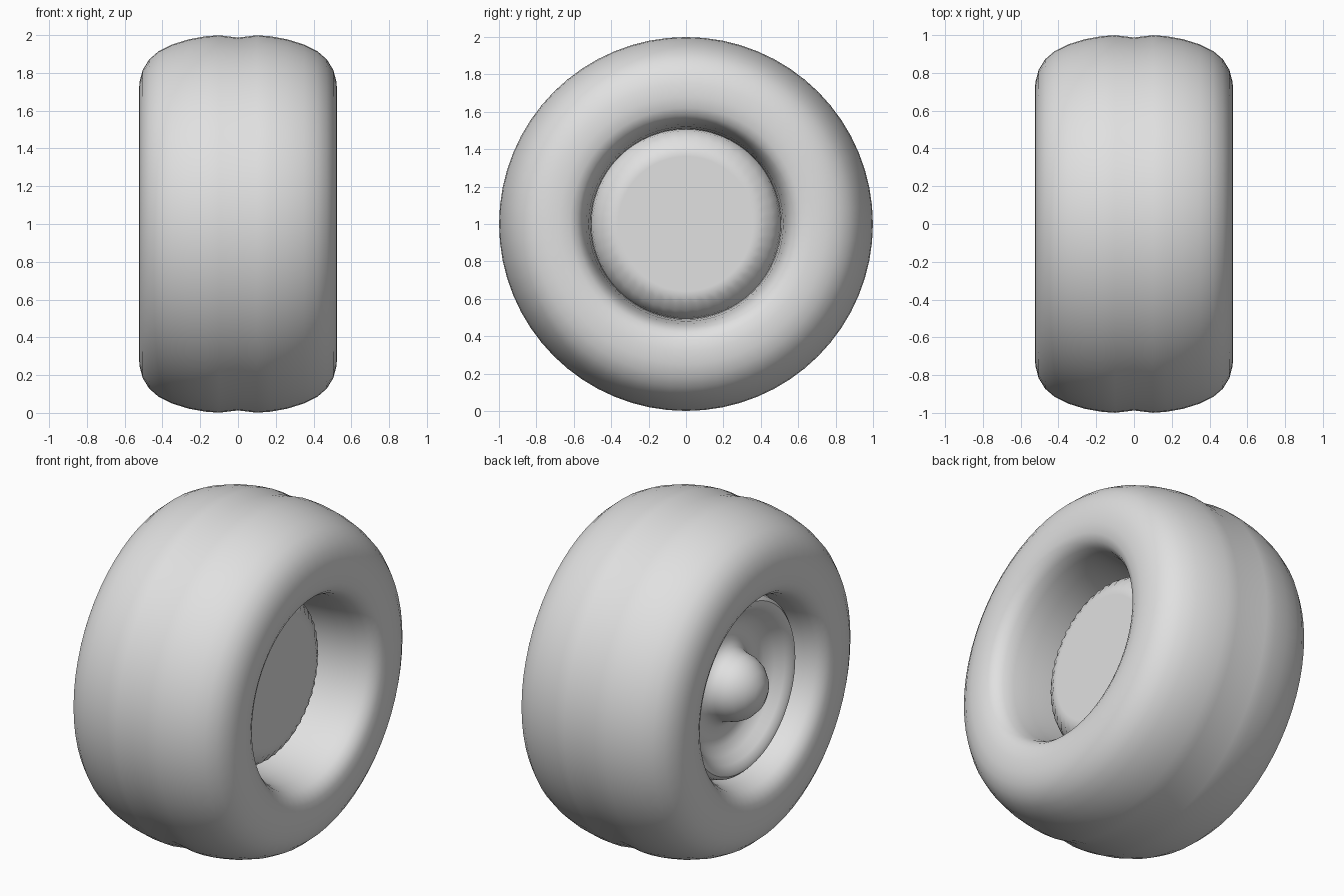
import bpy, bmesh, math

if "Cube" in bpy.data.objects:
    bpy.data.objects.remove(bpy.data.objects["Cube"])

rubber = bpy.data.materials.new("light_grey")
rubber.diffuse_color = (0.75, 0.75, 0.75, 1)
rubber.use_nodes = True
rubber.node_tree.nodes["Principled BSDF"].inputs["Base Color"].default_value = rubber.diffuse_color


def lathe(name, profile, segs, closed=False, flutes=None, angle=40):
    """Revolve (x, radius) points around the axle, at height z = 1."""
    flutes = flutes or {}
    bm = bmesh.new()
    rings = []
    for k, (x, r) in enumerate(profile):
        if r < 1e-6:
            rings.append([bm.verts.new((x, 0, 1))])
            continue
        ring = []
        for i in range(segs):
            a = 2 * math.pi * i / segs
            q = r + (flutes.get(k, 0) if i % 2 else 0)
            ring.append(bm.verts.new((x, q * math.sin(a), 1 + q * math.cos(a))))
        rings.append(ring)
    pairs = list(zip(rings, rings[1:]))
    if closed:
        pairs.append((rings[-1], rings[0]))
    for a, b in pairs:
        for i in range(segs):
            j = (i + 1) % segs
            if len(a) == 1:
                bm.faces.new((a[0], b[i], b[j]))
            elif len(b) == 1:
                bm.faces.new((a[i], b[0], a[j]))
            else:
                bm.faces.new((a[i], b[i], b[j], a[j]))
    bmesh.ops.recalc_face_normals(bm, faces=bm.faces[:])
    me = bpy.data.meshes.new(name)
    bm.to_mesh(me)
    bm.free()
    ob = bpy.data.objects.new(name, me)
    bpy.context.collection.objects.link(ob)
    me.materials.append(rubber)
    bpy.ops.object.select_all(action='DESELECT')
    ob.select_set(True)
    bpy.context.view_layer.objects.active = ob
    bpy.ops.object.shade_smooth_by_angle(angle=math.radians(angle))
    return ob


# Tyre: half profile from the tread groove to the inner wall, mirrored
half = [(0.10, 0.999), (0.17, 0.994), (0.26, 0.978),
        (0.35, 0.95), (0.42, 0.915), (0.47, 0.872), (0.505, 0.815),
        (0.522, 0.75), (0.525, 0.68), (0.517, 0.62), (0.497, 0.58),
        (0.46, 0.553), (0.40, 0.535), (0.30, 0.52), (0.18, 0.51), (0.08, 0.505)]
tyre = [(0, 0.987)] + half + [(-x, r) for x, r in reversed(half)]
lathe("tyre", tyre, 64, closed=True, angle=60)

# Wheel: knob and rounded dish on the left, bevelled flat back on the right
wheel = [(-0.505, 0), (-0.495, 0.06), (-0.465, 0.115), (-0.42, 0.16),
         (-0.37, 0.185), (-0.32, 0.195), (-0.28, 0.21), (-0.255, 0.245),
         (-0.245, 0.30), (-0.26, 0.355), (-0.30, 0.40), (-0.345, 0.435),
         (-0.372, 0.465), (-0.375, 0.49), (-0.355, 0.51), (-0.31, 0.522),
         (0.08, 0.512), (0.15, 0.498), (0.20, 0.465), (0.23, 0.425), (0.245, 0.385),
         (0.245, 0.36), (0.245, 0)]
lathe("wheel_disc", wheel, 96, flutes={18: -0.008, 19: -0.012}, angle=50)
